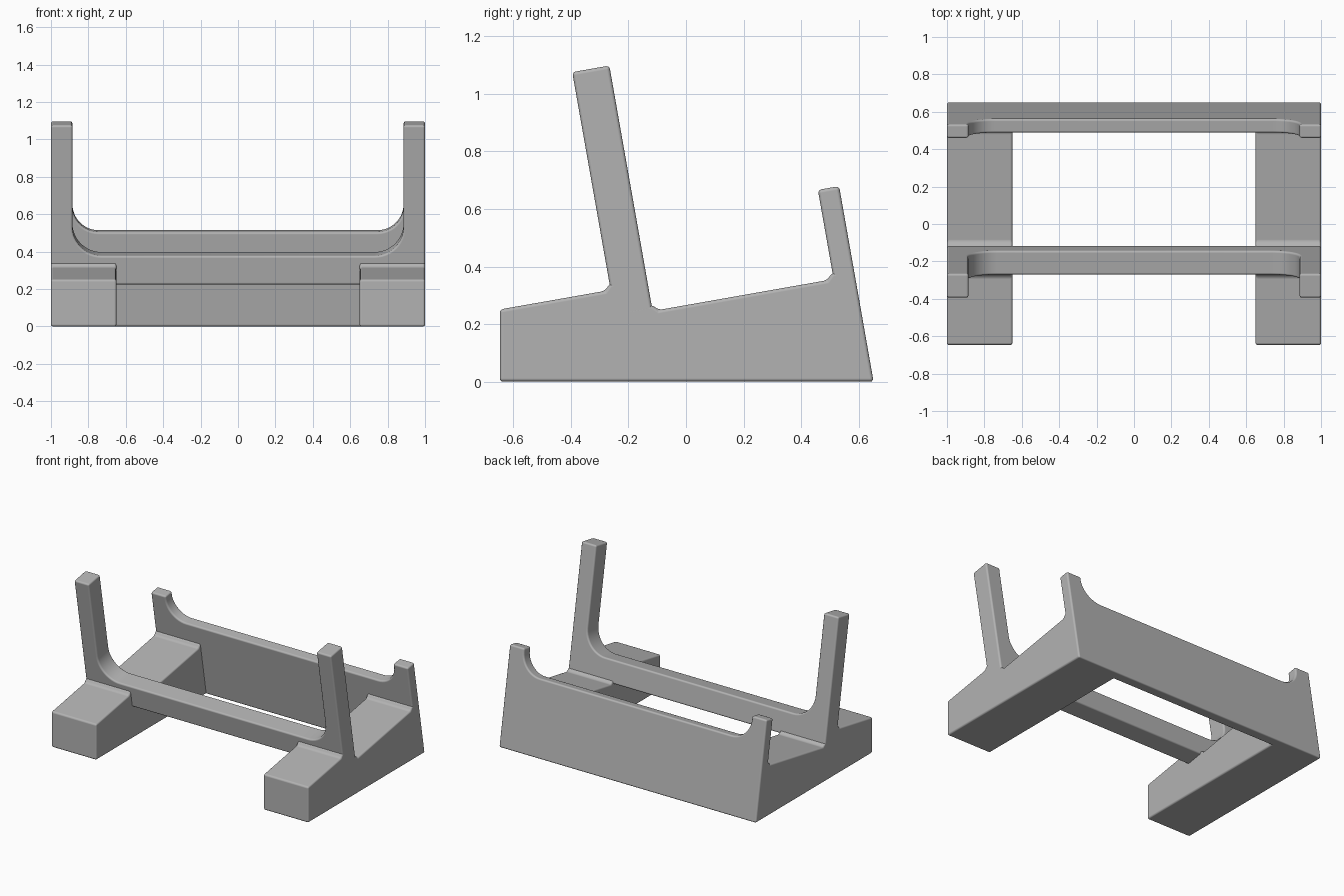
import bpy, bmesh, math
from mathutils import Vector

cube = bpy.data.objects.get("Cube")
if cube:
    bpy.data.objects.remove(cube, do_unlink=True)

TILT = math.radians(10)
U = Vector((0, math.cos(TILT), math.sin(TILT)))    # along the sloped seat
V = Vector((0, -math.sin(TILT), math.cos(TILT)))   # up the leaning frames
X = Vector((1, 0, 0))

grey = bpy.data.materials.new("plain grey")
grey.use_nodes = True
grey.diffuse_color = (0.45, 0.45, 0.45, 1)
shader = next(n for n in grey.node_tree.nodes if n.type == "BSDF_PRINCIPLED")
shader.inputs["Base Color"].default_value = grey.diffuse_color


def prism(name, points, sweep, floor_cut=False):
    """Sweep a flat outline into a solid with softly rounded edges."""
    bm = bmesh.new()
    face = bm.faces.new([bm.verts.new(p) for p in points])
    ext = bmesh.ops.extrude_face_region(bm, geom=[face])
    new = [v for v in ext["geom"] if isinstance(v, bmesh.types.BMVert)]
    bmesh.ops.translate(bm, verts=new, vec=sweep)
    if floor_cut:  # slide the lowest corners along the lean onto the floor
        for v in bm.verts:
            if v.co.z < 0.05:
                v.co -= V * (v.co.z / V.z)
    bmesh.ops.recalc_face_normals(bm, faces=bm.faces)
    for f in bm.faces:
        f.smooth = True
    mesh = bpy.data.meshes.new(name)
    bm.to_mesh(mesh)
    bm.free()
    mesh.materials.append(grey)
    obj = bpy.data.objects.new(name, mesh)
    bpy.context.collection.objects.link(obj)
    bevel = obj.modifiers.new("rounded edges", "BEVEL")
    bevel.width = 0.012
    bevel.segments = 3
    bevel.limit_method = "ANGLE"
    bevel.harden_normals = True
    return obj


def u_frame(name, origin, thickness, bar, top, radius, floor_cut=False):
    """Leaning plate: a cross bar with two arms joined by round corners."""
    inner = 0.885
    half = [(1, 0), (1, top), (inner, top)]
    steps = 12
    for i in range(steps + 1):
        a = math.pi / 2 * i / steps
        half.append((inner - radius + radius * math.cos(a),
                     bar + radius - radius * math.sin(a)))
    outline = half + [(-x, h) for x, h in reversed(half)]
    points = [origin + X * x + V * h for x, h in outline]
    return prism(name, points, -U * thickness, floor_cut)


# Leaning frames; each origin is the lower rear corner
front_foot = Vector((0, -0.116, 0.2456))
back_foot = Vector((0, 0.652, 0))
u_frame("front_frame", front_foot, 0.131, 0.157, 0.866, 0.155)
u_frame("back_panel", back_foot, 0.075, 0.525, 0.69, 0.14, True)

# Side blocks with sloped tops and small fillets against the frames
fillet = 0.022
front_joint = Vector((0, -0.261, 0.319))
back_joint = front_foot + U * 0.637
profile = [
    Vector((0, -0.647, 0)),
    Vector((0, 0.61, 0)),
    back_joint + U * 0.04 + V * fillet,
    back_joint + V * fillet,
    back_joint - U * fillet,
    front_foot + U * fillet,
    front_foot + V * fillet,
    front_foot - U * 0.06 + V * fillet,
    front_joint + U * 0.06 + V * fillet,
    front_joint + V * fillet,
    front_joint - U * fillet,
    Vector((0, -0.647, 0.251)),
]
# The two inner points over the front frame meet at one height
profile[7:9] = [front_foot - U * 0.065 + V * fillet,
                front_joint + U * 0.065 + V * fillet]
for side, start in (("left", 0.65), ("right", -1.0)):
    prism(side + "_block", [p + X * start for p in profile], X * 0.35)
